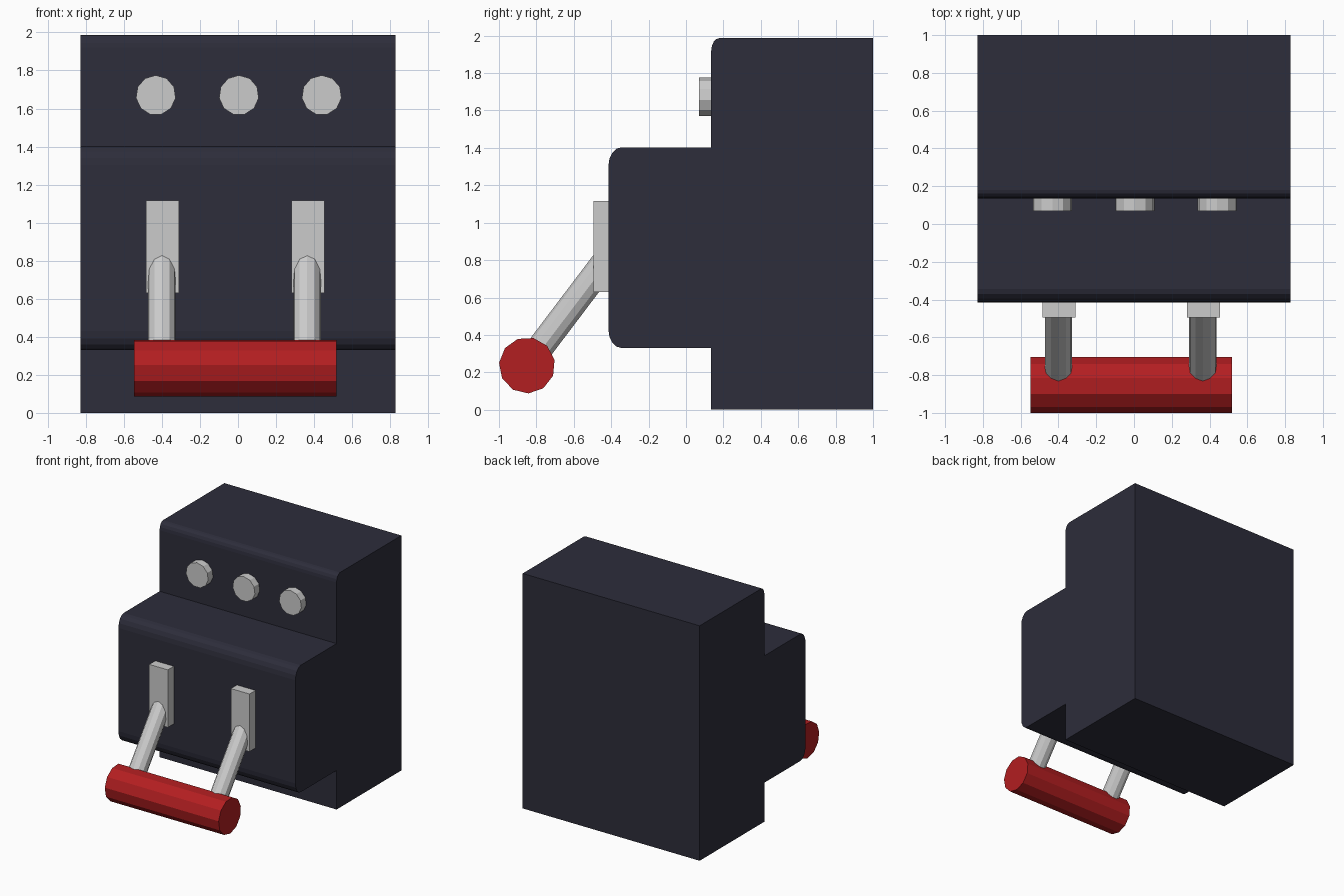
import bpy, bmesh, math
from mathutils import Vector, Matrix

if "Cube" in bpy.data.objects:
    bpy.data.objects.remove(bpy.data.objects["Cube"])


def material(name, rgb):
    m = bpy.data.materials.new(name)
    m.diffuse_color = (*rgb, 1)
    m.use_nodes = True
    m.node_tree.nodes["Principled BSDF"].inputs["Base Color"].default_value = m.diffuse_color
    return m


def finish(name, bm, mat=None):
    bmesh.ops.recalc_face_normals(bm, faces=bm.faces)
    me = bpy.data.meshes.new(name)
    bm.to_mesh(me)
    bm.free()
    if mat:
        me.materials.append(mat)
    ob = bpy.data.objects.new(name, me)
    bpy.context.collection.objects.link(ob)
    return ob


def extrude_x(name, profile, x0, x1, mat=None):
    """Closed (y, z) profile extruded along x."""
    bm = bmesh.new()
    a = [bm.verts.new((x0, y, z)) for y, z in profile]
    b = [bm.verts.new((x1, y, z)) for y, z in profile]
    bm.faces.new(a)
    bm.faces.new(b[::-1])
    for i in range(len(a)):
        j = (i + 1) % len(a)
        bm.faces.new((a[i], a[j], b[j], b[i]))
    return finish(name, bm, mat)


def arc(cy, cz, ry, rz, start, end, steps):
    """Elliptical arc in the (y, z) plane, angles in degrees."""
    angles = [math.radians(start + (end - start) * i / steps) for i in range(steps + 1)]
    return [(cy + ry * math.cos(t), cz + rz * math.sin(t)) for t in angles]


def rod(name, p, q, radius, up, sides=11):
    """Faceted cylinder from p to q with one corner pointing towards up."""
    p, q = Vector(p), Vector(q)
    w = (q - p).normalized()
    u = Vector(up)
    u = (u - w * u.dot(w)).normalized()
    rot = Matrix((u, w.cross(u), w)).transposed().to_4x4()
    bm = bmesh.new()
    bmesh.ops.create_cone(bm, cap_ends=True, segments=sides, radius1=radius,
                          radius2=radius, depth=(q - p).length)
    # create_cone puts its first corner on +y
    turn = Matrix.Rotation(-math.pi / 2, 4, 'Z')
    bm.transform(Matrix.Translation((p + q) / 2) @ rot @ turn)
    return finish(name, bm)


dark = material("dark_casing", (0.026, 0.026, 0.043))
red = material("red_grip", (0.45, 0.013, 0.015))

# Stepped casing with rounded front edges
casing = [(1.0, 0.0), (1.0, 1.987)]
casing += arc(0.18, 1.92, 0.045, 0.067, 90, 180, 4)
casing += [(0.135, 1.403)]
casing += arc(-0.345, 1.303, 0.07, 0.10, 90, 180, 4)
casing += arc(-0.345, 0.43, 0.07, 0.10, 180, 270, 4)
casing += [(0.135, 0.33), (0.135, 0.0)]
extrude_x("casing", casing, -0.828, 0.828, dark)

# Row of three indicator buttons
for i, x in enumerate((-0.432, 0.005, 0.44)):
    rod(f"button_{i + 1}", (x, 0.16, 1.67), (x, 0.07, 1.67), 0.105, (0, 0, 1))

# Slot plates and lever arms
for i, x in enumerate((-0.397, 0.367)):
    plate = [(-0.38, 0.63), (-0.38, 1.117), (-0.495, 1.117), (-0.495, 0.63)]
    extrude_x(f"slot_plate_{i + 1}", plate, x - 0.087, x + 0.087)
    rod(f"lever_arm_{i + 1}", (x - 0.003, -0.85, 0.237), (x - 0.003, -0.43, 0.792),
        0.073, (0, -0.8, 0.6))

# Red handle grip joining both arms
grip = arc(-0.85, 0.237, 0.15, 0.15, -87, 273, 11)[:-1]
extrude_x("handle_grip", grip, -0.547, 0.518, red)
